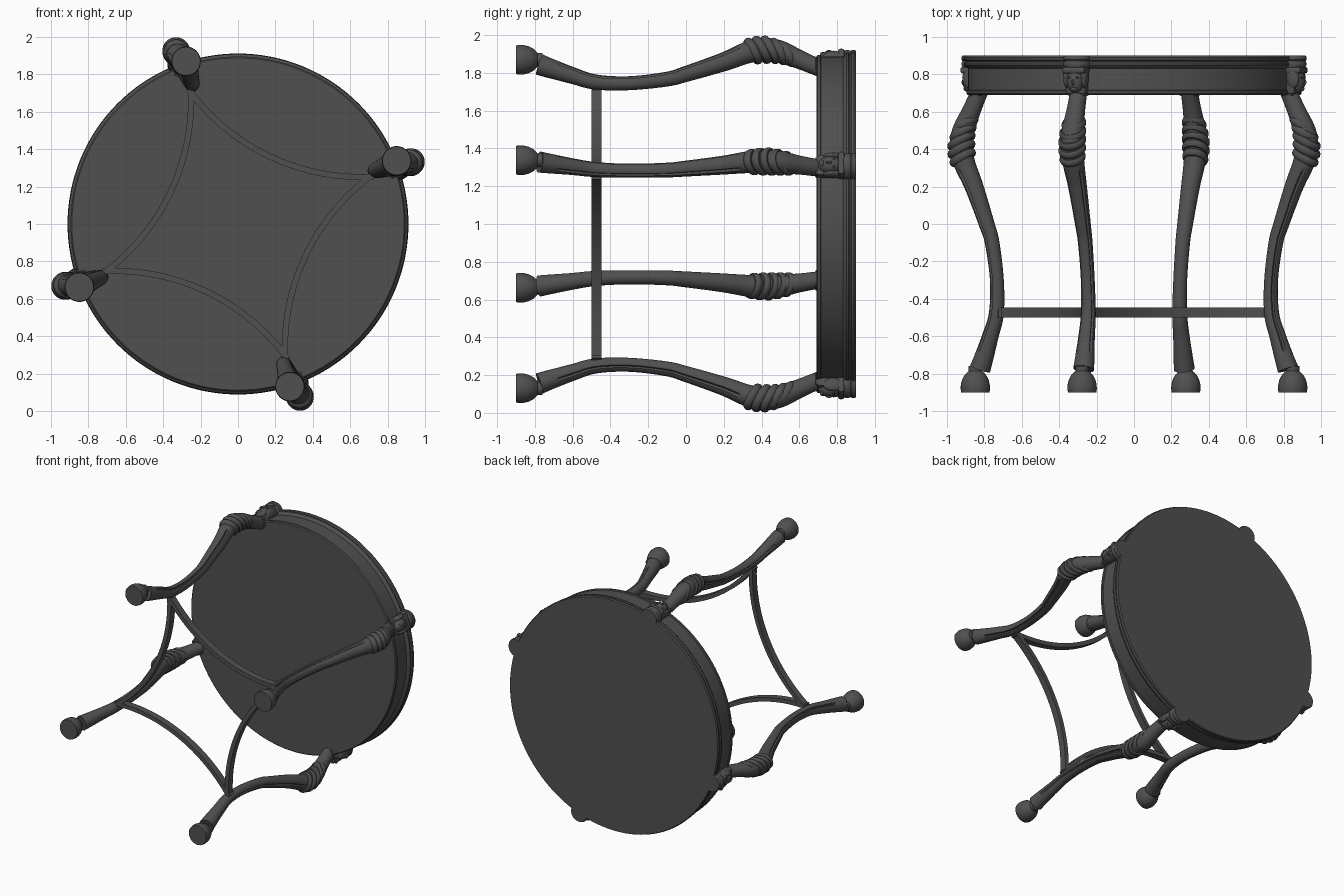
import bpy, bmesh, math
from mathutils import Matrix, Vector

cube = bpy.data.objects.get("Cube")
if cube:
    bpy.data.objects.remove(cube)

dark = bpy.data.materials.new("dark_grey")
dark.use_nodes = True
GREY = (0.08, 0.08, 0.08, 1)
dark.diffuse_color = GREY
dark.node_tree.nodes["Principled BSDF"].inputs["Base Color"].default_value = GREY


def finish(name, bm, frame, angle=35):
    bmesh.ops.recalc_face_normals(bm, faces=bm.faces[:])
    mesh = bpy.data.meshes.new(name)
    bm.to_mesh(mesh)
    bm.free()
    mesh.materials.append(dark)
    mesh.shade_smooth()
    mesh.set_sharp_from_angle(angle=math.radians(angle))
    obj = bpy.data.objects.new(name, mesh)
    obj.matrix_world = frame
    bpy.context.collection.objects.link(obj)
    return obj


def table_frame(angle):
    """Local x points outward, y sideways, z from feet to top; the table lies on its side."""
    c, s = math.cos(angle), math.sin(angle)
    return Matrix(((c, s, 0, 0), (0, 0, 1, 0), (s, -c, 0, 1), (0, 0, 0, 1)))


def loft(bm, rings):
    loops = [[bm.verts.new(p) for p in ring] for ring in rings]
    for a, b in zip(loops, loops[1:]):
        for i in range(len(a)):
            j = (i + 1) % len(a)
            bm.faces.new((a[i], a[j], b[j], b[i]))
    bm.faces.new(loops[0])
    bm.faces.new(loops[-1])


def lathe(bm, profile, centre=(0, 0), sides=24):
    rings = []
    for r, h in profile:
        rings.append([(centre[0] + r * math.cos(k * math.tau / sides),
                       centre[1] + r * math.sin(k * math.tau / sides), h) for k in range(sides)])
    loft(bm, rings)


def ellipsoid(bm, centre, size):
    m = Matrix.Translation(centre) @ Matrix.Diagonal((*size, 1))
    bmesh.ops.create_uvsphere(bm, u_segments=20, v_segments=12, radius=1, matrix=m)


def block(bm, centre, size, bevel=0.008):
    m = Matrix.Translation(centre) @ Matrix.Diagonal((*size, 1))
    verts = bmesh.ops.create_cube(bm, size=1, matrix=m)["verts"]
    edges = list({e for v in verts for e in v.link_edges})
    bmesh.ops.bevel(bm, geom=edges, offset=bevel, segments=2, affect='EDGES', profile=0.5)


def spline(points, steps=8):
    """Smooth curve through the given points."""
    pts = [Vector(p) for p in points]
    pts = [2 * pts[0] - pts[1]] + pts + [2 * pts[-1] - pts[-2]]
    out = []
    for a, b, c, d in zip(pts, pts[1:], pts[2:], pts[3:]):
        for k in range(steps):
            t = k / steps
            out.append(0.5 * (2 * b + (c - a) * t + (2 * a - 5 * b + 4 * c - d) * t * t
                              + (3 * b - a - 3 * c + d) * t ** 3))
    return out + [pts[-2]]


# Leg centre line: distance out, height, thickness
LEG = spline([(0.885, -0.775, 0.056), (0.865, -0.72, 0.052), (0.825, -0.6, 0.044),
              (0.79, -0.48, 0.04), (0.785, -0.3, 0.037), (0.81, -0.1, 0.039),
              (0.84, 0, 0.042), (0.91, 0.2, 0.05), (0.965, 0.33, 0.058),
              (0.98, 0.42, 0.062), (0.967, 0.5, 0.06), (0.925, 0.6, 0.05), (0.875, 0.71, 0.045)])


def sway(h, side):
    return side * 0.032 * min(1, max(0, (0.4 - h) / 1.2))


def build_leg(name, frame, side):
    # shaft with two long grooves either side of the outer face
    bm = bmesh.new()
    rings = []
    for i, p in enumerate(LEG):
        along = LEG[min(i + 1, len(LEG) - 1)] - LEG[max(i - 1, 0)]
        along = Vector((along.x, 0, along.y)).normalized()
        out = Vector((along.z, 0, -along.x))
        centre = Vector((p.x, sway(p.y, side), p.y))
        grooved = -0.68 < p.y < 0.3
        ring = []
        for k in range(32):
            a = k * math.tau / 32
            r = p.z * (0.8 if grooved and k in (5, 27) else 1)
            ring.append(centre + out * r * math.cos(a) + Vector((0, r * math.sin(a), 0)))
        rings.append(ring)
    loft(bm, rings)
    finish(name + "_shaft", bm, frame)

    # slanted ridges round the knee
    bm = bmesh.new()
    for n in range(5):
        h = 0.355 + n * 0.045
        p = min(LEG, key=lambda q: abs(q.y - h))
        major = (0.054, 0.058, 0.059, 0.056, 0.05)[n]
        turn = Matrix.Translation((p.x, 0, h)) @ Matrix.Rotation(math.radians(30), 4, 'Y')
        grid = [[bm.verts.new(turn @ Vector(
            ((major + 0.016 * math.cos(v * math.tau / 10)) * math.cos(u * math.tau / 28) * 1.12,
             (major + 0.016 * math.cos(v * math.tau / 10)) * math.sin(u * math.tau / 28),
             0.022 * math.sin(v * math.tau / 10)))) for v in range(10)] for u in range(28)]
        for u in range(28):
            for v in range(10):
                w, x = (u + 1) % 28, (v + 1) % 10
                bm.faces.new((grid[u][v], grid[w][v], grid[w][x], grid[u][x]))
    finish(name + "_knee_ridges", bm, frame)

    # domed foot
    bm = bmesh.new()
    lathe(bm, [(0.076, -0.9), (0.079, -0.88), (0.078, -0.86), (0.072, -0.835),
               (0.06, -0.81), (0.046, -0.795), (0.036, -0.785), (0.036, -0.76)],
          (0.912, sway(-0.9, side)))
    finish(name + "_foot", bm, frame)

    # carved head on the apron
    bm = bmesh.new()
    block(bm, (0.895, 0, 0.765), (0.07, 0.115, 0.14))
    ellipsoid(bm, (0.925, 0, 0.765), (0.046, 0.048, 0.066))
    ellipsoid(bm, (0.963, 0, 0.757), (0.016, 0.008, 0.018))
    ellipsoid(bm, (0.948, 0, 0.722), (0.018, 0.02, 0.014))
    for s in (-1, 1):
        ellipsoid(bm, (0.92, s * 0.05, 0.78), (0.036, 0.018, 0.055))
        ellipsoid(bm, (0.955, s * 0.018, 0.782), (0.013, 0.014, 0.007))
    block(bm, (0.915, 0, 0.822), (0.105, 0.13, 0.036), 0.014)
    block(bm, (0.885, 0, 0.7), (0.07, 0.1, 0.03))
    finish(name + "_carved_head", bm, frame)

    # rounded bump of the top over the leg
    bm = bmesh.new()
    lathe(bm, [(0.066, 0.835), (0.072, 0.848), (0.072, 0.862), (0.067, 0.87),
               (0.073, 0.878), (0.073, 0.892), (0.068, 0.9)], (0.902, 0), 32)
    finish(name + "_top_bump", bm, frame)


# Round top with apron and moulded edge
bm = bmesh.new()
lathe(bm, [(0.888, 0.69), (0.895, 0.697), (0.895, 0.712), (0.888, 0.716), (0.888, 0.832),
           (0.9, 0.84), (0.908, 0.85), (0.908, 0.86), (0.9, 0.868), (0.909, 0.876),
           (0.911, 0.89), (0.905, 0.9)], sides=128)
finish("table_top", bm, table_frame(0))

# Four legs and the inward curved stretchers between them
BASE = math.radians(19.7)
for n, name in enumerate(("left_leg", "upper_leg", "right_leg", "lower_leg")):
    angle = BASE + n * math.pi / 2
    build_leg(name, table_frame(angle), -1 if n % 2 == 0 else 1)

    bm = bmesh.new()
    rings = []
    for k in range(33):
        a = math.radians(-28.5 + 57 * k / 32)
        rings.append([(1.545 - r * math.cos(a), r * math.sin(a), h)
                      for r, h in ((1.13, -0.5), (1.162, -0.5), (1.162, -0.447), (1.13, -0.447))])
    loft(bm, rings)
    finish("stretcher_" + str(n + 1), bm, table_frame(angle + math.pi / 4))
